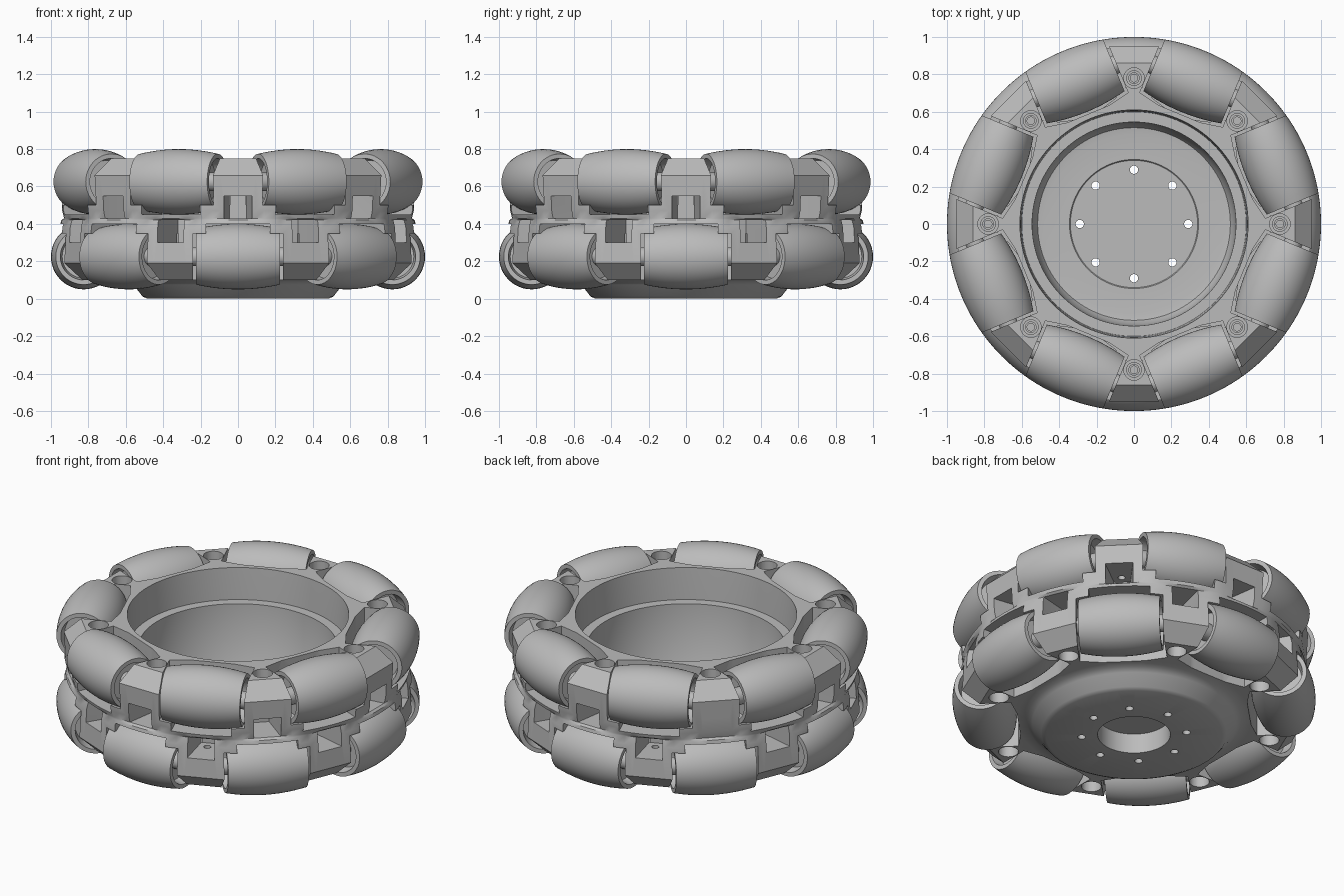
import bpy, bmesh, math
from mathutils import Matrix, Vector

cube = bpy.data.objects.get("Cube")
if cube:
    bpy.data.objects.remove(cube)

MID = 0.425            # mirror height between the two roller rows
ROW = 0.2              # distance of each row from that height
AXLE_R = 0.825
EIGHTH = math.pi / 4

grey = bpy.data.materials.new("light grey")
grey.use_nodes = True
COLOUR = (0.5, 0.5, 0.5, 1)
grey.diffuse_color = COLOUR
grey.node_tree.nodes["Principled BSDF"].inputs["Base Color"].default_value = COLOUR


def finish(bm, name):
    bmesh.ops.recalc_face_normals(bm, faces=bm.faces)
    mesh = bpy.data.meshes.new(name)
    bm.to_mesh(mesh)
    bm.free()
    mesh.materials.append(grey)
    ob = bpy.data.objects.new(name, mesh)
    bpy.context.collection.objects.link(ob)
    return ob


def smooth(ob):
    bpy.ops.object.select_all(action="DESELECT")
    ob.select_set(True)
    bpy.context.view_layer.objects.active = ob
    bpy.ops.object.shade_smooth_by_angle(angle=math.radians(30))


def lathe(bm, profile, segs, radius=lambda r, z, a: r, closed=False):
    """Turn a (radius, z) profile about z."""
    rings = []
    for r, z in profile:
        ring = []
        for i in range(segs):
            a = math.tau * i / segs
            d = radius(r, z, a)
            ring.append(bm.verts.new((d * math.cos(a), d * math.sin(a), z)))
        rings.append(ring)
    pairs = list(zip(rings, rings[1:]))
    if closed:
        pairs.append((rings[-1], rings[0]))
    for low, high in pairs:
        for i in range(segs):
            j = (i + 1) % segs
            bm.faces.new((low[i], low[j], high[j], high[i]))
    bmesh.ops.remove_doubles(bm, verts=bm.verts, dist=1e-5)


def prism(bm, outline, z0, z1, angle, flip):
    """Extrude an (outward, sideways) outline, turned to an angle, optionally flipped to the lower row."""
    rot = Matrix.Rotation(angle, 3, "Z")
    def ring(z):
        z = 2 * MID - z if flip else z
        return [bm.verts.new(rot @ Vector((x, y, z))) for x, y in outline]
    a, b = ring(z0), ring(z1)
    bm.faces.new(a)
    bm.faces.new(b)
    for i in range(len(a)):
        j = (i + 1) % len(a)
        bm.faces.new((a[i], a[j], b[j], b[i]))


def circle(x, r, n=24):
    return [(x + r * math.cos(math.tau * i / n), r * math.sin(math.tau * i / n)) for i in range(n)]


def pocket_outline(half):
    inner = [(0.66, -half), (0.637, -half / 2), (0.637, half / 2), (0.66, half)]
    return [(1.1, -half)] + inner + [(1.1, half)]


# Both rows: flip = lower row; brackets sit half a step from rollers
ROWS = [(False, 0.0, EIGHTH / 2), (True, EIGHTH / 2, 0.0)]


def flat_radius(r, z, a):
    """Flatten the rim in front of each bracket."""
    if r < 0.85:
        return r
    shift = 0 if z > MID else EIGHTH / 2
    d = (a - shift + EIGHTH / 2) % EIGHTH - EIGHTH / 2
    return r / math.cos(min(abs(d), math.radians(10)))


# Hub and rim in one turned body
body_profile = [
    (0, 0.12), (0.2, 0.12), (0.2, 0), (0.485, 0), (0.51, 0.012), (0.56, 0.075),
    (0.59, 0.095), (0.645, 0.1), (0.86, 0.1), (0.95, 0.19), (0.94, 0.38), (0.93, 0.42),
    (0.93, 0.43), (0.94, 0.47), (0.95, 0.66), (0.86, 0.75), (0.61, 0.75), (0.605, 0.667),
    (0.6, 0.56), (0.545, 0.56), (0.535, 0.2), (0.515, 0.165), (0.48, 0.16),
    (0.345, 0.16), (0.34, 0.155), (0, 0.155)]
bm = bmesh.new()
lathe(bm, body_profile, 128, flat_radius)
body = finish(bm, "wheel_body")

# Cutters: outline, z range, and whether they sit at the rollers or at the brackets
recess = [(1.1, -0.085), (0.93, -0.075), (0.73, -0.045), (0.73, 0.045), (0.93, 0.075), (1.1, 0.085)]
cuts = [
    (pocket_outline(0.24), 0.5, 0.9, True),       # roller bay
    (pocket_outline(0.17), 0.45, 0.6, True),      # narrower bay bottom, leaves shoulders
    (recess, 0.43, 0.55, False),                  # bolt recess under bracket
    (circle(0.78, 0.055), 0.65, 0.9, False),      # counterbore
    (circle(0.78, 0.02), 0.5, 0.7, False),        # bolt hole
]


def cut_body(bm):
    cutter = finish(bm, "cutter")
    cutter.hide_render = True
    mod = body.modifiers.new("cut", "BOOLEAN")
    mod.operation = "DIFFERENCE"
    mod.solver = "EXACT"
    mod.object = cutter
    bpy.context.view_layer.objects.active = body
    bpy.ops.object.modifier_apply(modifier=mod.name)
    bpy.data.objects.remove(cutter)


for outline, z0, z1, at_roller in cuts:
    for flip, bracket_a, roller_a in ROWS:
        bm = bmesh.new()
        for k in range(8):
            prism(bm, outline, z0, z1, k * EIGHTH + (roller_a if at_roller else bracket_a), flip)
        cut_body(bm)

# Hub bolt holes
bm = bmesh.new()
for k in range(8):
    prism(bm, circle(0.29, 0.022), -0.1, 0.3, k * EIGHTH, False)
cut_body(bm)
smooth(body)

# Barrel rollers with hollow ends, on axles
HALF = 0.225
steps = [HALF * (i / 6 - 1) for i in range(13)]
barrel = [(math.sqrt(1 - t * t) - AXLE_R, t) for t in steps]
core = [(0.125, HALF), (0.115, HALF - 0.06), (0.05, HALF - 0.06), (0.05, 0.245), (0, 0.245)]
roller_profile = [(r, -t) for r, t in reversed(core)] + barrel + core

for flip, bracket_a, roller_a in ROWS:
    row = "lower" if flip else "upper"
    z = MID - ROW if flip else MID + ROW
    for k in range(8):
        bm = bmesh.new()
        lathe(bm, roller_profile, 48)
        place = (Matrix.Rotation(k * EIGHTH + roller_a, 4, "Z")
                 @ Matrix.Translation((AXLE_R, 0, z)) @ Matrix.Rotation(math.pi / 2, 4, "X"))
        bm.transform(place)
        smooth(finish(bm, f"{row}_roller_{k + 1}"))

        # Ring-shaped bolt head in the counterbore
        bm = bmesh.new()
        head = [(0.028, 0.64), (0.042, 0.64), (0.042, 0.68), (0.028, 0.68)]
        lathe(bm, [(r, 2 * MID - h if flip else h) for r, h in head], 24, closed=True)
        bm.transform(Matrix.Rotation(k * EIGHTH + bracket_a, 4, "Z") @ Matrix.Translation((0.78, 0, 0)))
        smooth(finish(bm, f"{row}_bolt_{k + 1}"))
